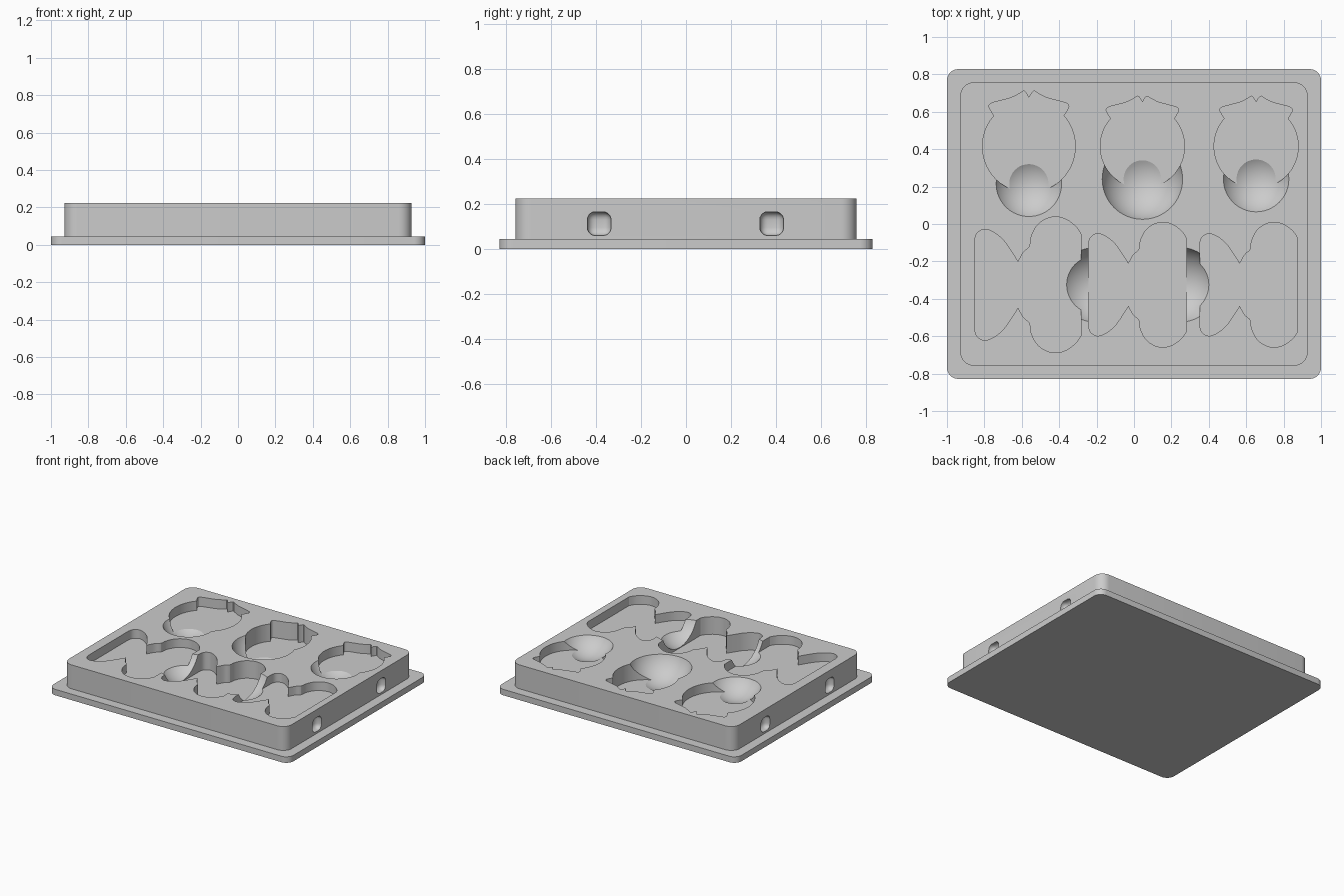
import bpy, bmesh, math
from mathutils import Vector

cube = bpy.data.objects.get("Cube")
if cube:
    bpy.data.objects.remove(cube, do_unlink=True)

TOP = 0.225

grey = bpy.data.materials.new("light_grey")
grey.use_nodes = True
grey.diffuse_color = (0.6, 0.6, 0.6, 1)
grey.node_tree.nodes["Principled BSDF"].inputs["Base Color"].default_value = (0.6, 0.6, 0.6, 1)


def finish(name, bm):
    bmesh.ops.recalc_face_normals(bm, faces=bm.faces)
    mesh = bpy.data.meshes.new(name)
    bm.to_mesh(mesh)
    bm.free()
    mesh.materials.append(grey)
    obj = bpy.data.objects.new(name, mesh)
    bpy.context.collection.objects.link(obj)
    return obj


def prism(name, outline, z0, z1):
    """Extrude a closed 2D outline from z0 to z1."""
    bm = bmesh.new()
    face = bm.faces.new([bm.verts.new((x, y, z0)) for x, y in outline])
    ext = bmesh.ops.extrude_face_region(bm, geom=[face])["geom"]
    verts = [g for g in ext if isinstance(g, bmesh.types.BMVert)]
    bmesh.ops.translate(bm, verts=verts, vec=(0, 0, z1 - z0))
    return finish(name, bm)


def rounded_rect(hx, hy, r, steps=8):
    pts = []
    for q, (sx, sy) in enumerate([(1, 1), (-1, 1), (-1, -1), (1, -1)]):
        for i in range(steps + 1):
            a = math.pi / 2 * (q + i / steps)
            pts.append((sx * (hx - r) + r * math.cos(a), sy * (hy - r) + r * math.sin(a)))
    return pts


def smooth_path(points, steps=4):
    """Catmull-Rom curve through the points, ends included."""
    p = [Vector(q) for q in points]
    p = [p[0]] + p + [p[-1]]
    out = []
    for a, b, c, d in zip(p, p[1:], p[2:], p[3:]):
        for i in range(steps):
            t = i / steps
            out.append(0.5 * (2 * b + (c - a) * t + (2 * a - 5 * b + 4 * c - d) * t * t
                              + (3 * b - a - 3 * c + d) * t ** 3))
    return out + [p[-1]]


def boolean(target, tool, operation):
    mod = target.modifiers.new("bool", "BOOLEAN")
    mod.operation = operation
    mod.solver = "EXACT"
    mod.object = tool
    bpy.ops.object.select_all(action="DESELECT")
    target.select_set(True)
    bpy.context.view_layer.objects.active = target
    bpy.ops.object.modifier_apply(modifier=mod.name)
    bpy.data.objects.remove(tool, do_unlink=True)


# Tray: flanged base with a raised block
tray = prism("mould_tray", rounded_rect(1.0, 0.828, 0.06), 0, 0.045)
block = prism("raised_block", rounded_rect(0.928, 0.757, 0.07), 0.02, TOP)
boolean(tray, block, "UNION")

# Fruit pocket outline: leafy crown on a round body, for a radius of 1
crown = smooth_path([(0, 1.05), (0.1, 1.19), (0.2, 1.14), (0.38, 1.05), (0.6, 0.99),
                     (0.81, 0.93), (0.86, 0.86), (0.8, 0.74), (0.75, 0.66)], 4)
start = math.atan2(0.66, 0.75)
arc = [(math.cos(a), math.sin(a)) for a in
       [start - (start + math.pi / 2) * i / 32 for i in range(1, 33)]]
right_half = [tuple(p) for p in crown] + arc
fruit = right_half + [(-x, y) for x, y in reversed(right_half[1:-1])]

# Double-lobed pocket outline, mirrored front to back
small_lobe = smooth_path([(-0.232, 0.235), (-0.22, 0.275), (-0.18, 0.297), (-0.13, 0.28),
                          (-0.08, 0.24), (-0.04, 0.185), (0, 0.122)])
large_lobe = smooth_path([(0, 0.122), (0.03, 0.175), (0.062, 0.205), (0.07, 0.255),
                          (0.1, 0.315), (0.15, 0.352), (0.205, 0.363), (0.26, 0.348),
                          (0.31, 0.31), (0.337, 0.27)])
upper = [tuple(p) for p in small_lobe + large_lobe[1:]]
lobes = upper + [(x, -y) for x, y in reversed(upper)]


def pocket(outline, cx, cy, scale, depth):
    pts = [(cx + scale * x, cy + scale * y) for x, y in outline]
    boolean(tray, prism("pocket_cutter", pts, TOP - depth, TOP + 0.1), "DIFFERENCE")


def scoop(x, y, rim, lift):
    """Ball-shaped hollow: rim radius at the top face, ball centre lifted above it."""
    bm = bmesh.new()
    bmesh.ops.create_uvsphere(bm, u_segments=64, v_segments=48, radius=math.hypot(rim, lift))
    bmesh.ops.translate(bm, verts=bm.verts, vec=(x, y, TOP + lift))
    boolean(tray, finish("scoop_cutter", bm), "DIFFERENCE")


# Fruit pockets, each with a round finger scoop at its front
for x, size, depth, scoop_y, rim, lift in [(-0.562, 0.248, 0.07, 0.215, 0.175, 0.105),
                                           (0.045, 0.225, 0.13, 0.24, 0.215, 0.074),
                                           (0.653, 0.225, 0.07, 0.24, 0.175, 0.105)]:
    pocket(fruit, x, 0.415, size, depth)
    scoop(x, scoop_y, rim, lift)

# Double-lobed pockets, the middle one deeper
for x, size, depth in [(-0.62, 1, 0.066), (-0.03, 0.92, 0.132), (0.565, 0.92, 0.066)]:
    pocket(lobes, x, -0.325, size, depth)

# Scoops on both sides of the middle pocket
for side in (-1, 1):
    scoop(0.02 + side * 0.225, -0.325, 0.2, 0.088)

# Rounded grip holes in the two end walls
for side in (-1, 1):
    for y in (-0.385, 0.38):
        bm = bmesh.new()
        bmesh.ops.create_cube(bm, size=1)
        bmesh.ops.scale(bm, verts=bm.verts, vec=(0.2, 0.105, 0.105))
        bmesh.ops.bevel(bm, geom=bm.edges[:], offset=0.035, segments=5,
                        profile=0.5, affect="EDGES")
        bmesh.ops.translate(bm, verts=bm.verts, vec=(side * 0.983, y, 0.113))
        boolean(tray, finish("hole_cutter", bm), "DIFFERENCE")

# Smooth curved walls, keep crisp rims
bpy.ops.object.select_all(action="DESELECT")
tray.select_set(True)
bpy.context.view_layer.objects.active = tray
bpy.ops.object.shade_smooth_by_angle(angle=math.radians(20))
